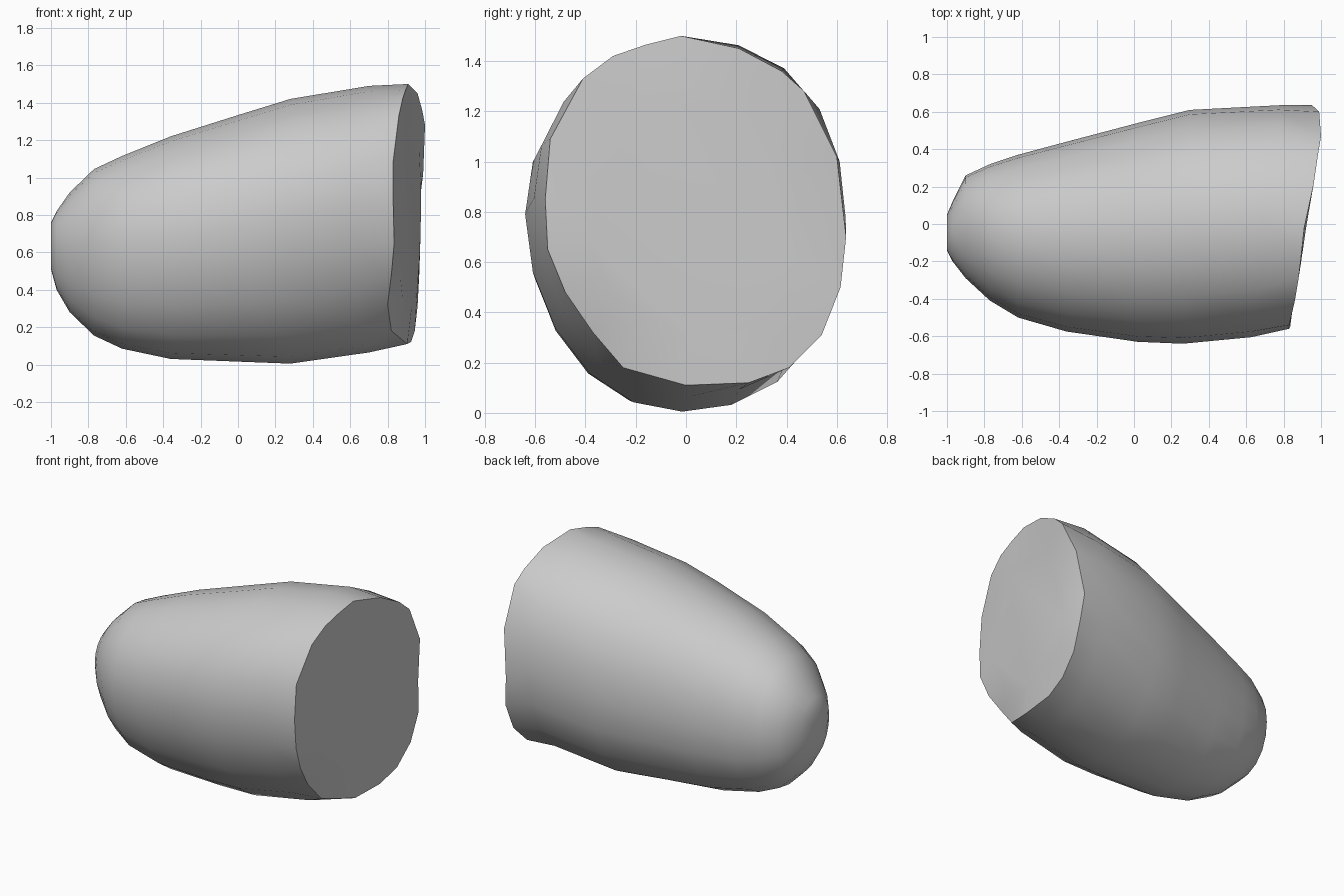
import bpy, bmesh, math

cube = bpy.data.objects.get("Cube")
if cube:
    bpy.data.objects.remove(cube, do_unlink=True)

SIDES = 20

# Stations along the body: x, slant, y min, y max, z min, z max
STATIONS = [
    (-1.0, 0, -.14, .05, .51, .76),
    (-.97, 0, -.20, .12, .40, .82),
    (-.90, 0, -.29, .26, .28, .92),
    (-.77, 0, -.41, .32, .155, 1.045),
    (-.62, 0, -.50, .37, .085, 1.115),
    (-.36, 0, -.575, .44, .03, 1.22),
    (.02, 0, -.63, .54, .015, 1.34),
    (.28, .03, -.64, .61, .005, 1.42),
    (.70, .12, -.605, .635, .065, 1.49),
]

# Outline of the slanted flat end, as x, y, z
END_OUTLINE = [
    (.95, .637, .70), (.99, .60, 1.02), (1.0, .47, 1.28), (.985, .38, 1.36),
    (.96, .21, 1.45), (.91, -.02, 1.50), (.895, -.16, 1.465), (.88, -.29, 1.42),
    (.86, -.41, 1.33), (.83, -.54, 1.09), (.83, -.56, .85), (.835, -.55, .65),
    (.82, -.48, .48), (.80, -.37, .32), (.82, -.25, .18), (.905, 0, .11),
    (.925, .25, .12), (.945, .41, .18), (.96, .54, .31), (.97, .615, .50),
]


def oval(x, slant, y0, y1, z0, z1):
    # Fuller towards the back, with the front flank lifted a little
    ring = []
    for i in range(SIDES):
        a = math.tau * i / SIDES
        c, s = math.cos(a), math.sin(a)
        bulge = 1 + .13 * (c * s) ** 2 if c > 0 else 1
        lift = .11 * max(0, -c) ** 3
        y = (y0 + y1) / 2 + (y1 - y0) / 2 * c * bulge
        z = (z0 + z1) / 2 + (z1 - z0) / 2 * (s * bulge + lift)
        ring.append((x + slant * y, y, z))
    return ring


def inset(p):
    # Same outline drawn inwards onto the slanted plane
    y = .03 + (p[1] - .03) * .72
    z = .8 + (p[2] - .8) * .72
    return (.913 + .14 * y + .02 * (z - .8), y, z)


bm = bmesh.new()
rings = [oval(*s) for s in STATIONS]
rings += [END_OUTLINE, [inset(p) for p in END_OUTLINE]]
rings = [[bm.verts.new(p) for p in ring] for ring in rings]

# Skin between the rings, then close both ends
for a, b in zip(rings, rings[1:]):
    for i in range(SIDES):
        j = (i + 1) % SIDES
        bm.faces.new((a[i], a[j], b[j], b[i]))
bm.faces.new(rings[0])
bm.faces.new(rings[-1])
bmesh.ops.recalc_face_normals(bm, faces=bm.faces)

mesh = bpy.data.meshes.new("rounded_body")
bm.to_mesh(mesh)
bm.free()
body = bpy.data.objects.new("rounded_body", mesh)
bpy.context.collection.objects.link(body)

# Single grey material
grey = bpy.data.materials.new("light_grey")
grey.use_nodes = True
colour = (.6, .6, .6, 1)
grey.diffuse_color = colour
grey.node_tree.nodes["Principled BSDF"].inputs["Base Color"].default_value = colour
mesh.materials.append(grey)

bpy.ops.object.select_all(action="DESELECT")
body.select_set(True)
bpy.context.view_layer.objects.active = body
bpy.ops.object.shade_smooth_by_angle(angle=math.radians(45))
